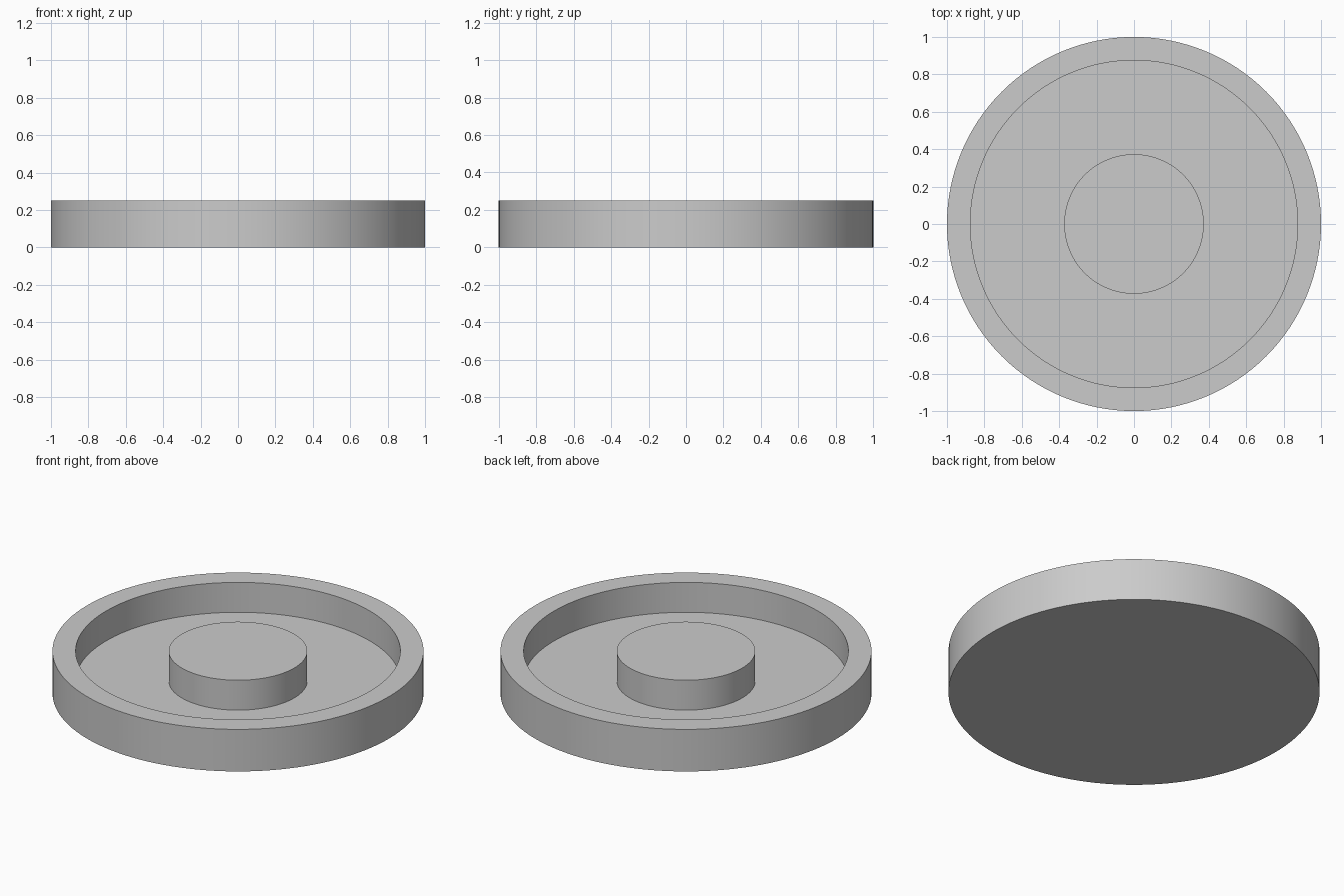
import bpy
import bmesh
from math import radians, tau
from mathutils import Vector

cube = bpy.data.objects.get("Cube")
if cube:
    bpy.data.objects.remove(cube, do_unlink=True)

# Single plain grey
grey = bpy.data.materials.new("plain_grey")
grey.use_nodes = True
colour = (0.6, 0.6, 0.6, 1.0)
grey.diffuse_color = colour
grey.node_tree.nodes["Principled BSDF"].inputs["Base Color"].default_value = colour

RADIUS = 1.0
RIM_INNER = 0.875
HUB_RADIUS = 0.373
HEIGHT = 0.25
FLOOR = 0.072
SEGMENTS = 128


def lathe(name, profile):
    """Revolve a radius/height profile around z into a closed solid."""
    bm = bmesh.new()
    verts = [bm.verts.new((r, 0, z)) for r, z in profile]
    edges = [bm.edges.new(pair) for pair in zip(verts, verts[1:])]
    bmesh.ops.spin(bm, geom=verts + edges, cent=Vector(), axis=(0, 0, 1),
                   angle=tau, steps=SEGMENTS, use_merge=False)
    bmesh.ops.remove_doubles(bm, verts=bm.verts, dist=0.0001)
    bmesh.ops.recalc_face_normals(bm, faces=bm.faces)
    mesh = bpy.data.meshes.new(name)
    bm.to_mesh(mesh)
    bm.free()
    mesh.materials.append(grey)
    obj = bpy.data.objects.new(name, mesh)
    bpy.context.collection.objects.link(obj)
    bpy.ops.object.select_all(action="DESELECT")
    obj.select_set(True)
    bpy.context.view_layer.objects.active = obj
    bpy.ops.object.shade_smooth_by_angle(angle=radians(30))
    return obj


# Round dish: underside, outer wall, rim, recess, raised centre hub
lathe("round_dish_with_hub", [
    (0, 0), (RADIUS, 0), (RADIUS, HEIGHT), (RIM_INNER, HEIGHT),
    (RIM_INNER, FLOOR), (HUB_RADIUS, FLOOR), (HUB_RADIUS, HEIGHT), (0, HEIGHT),
])
